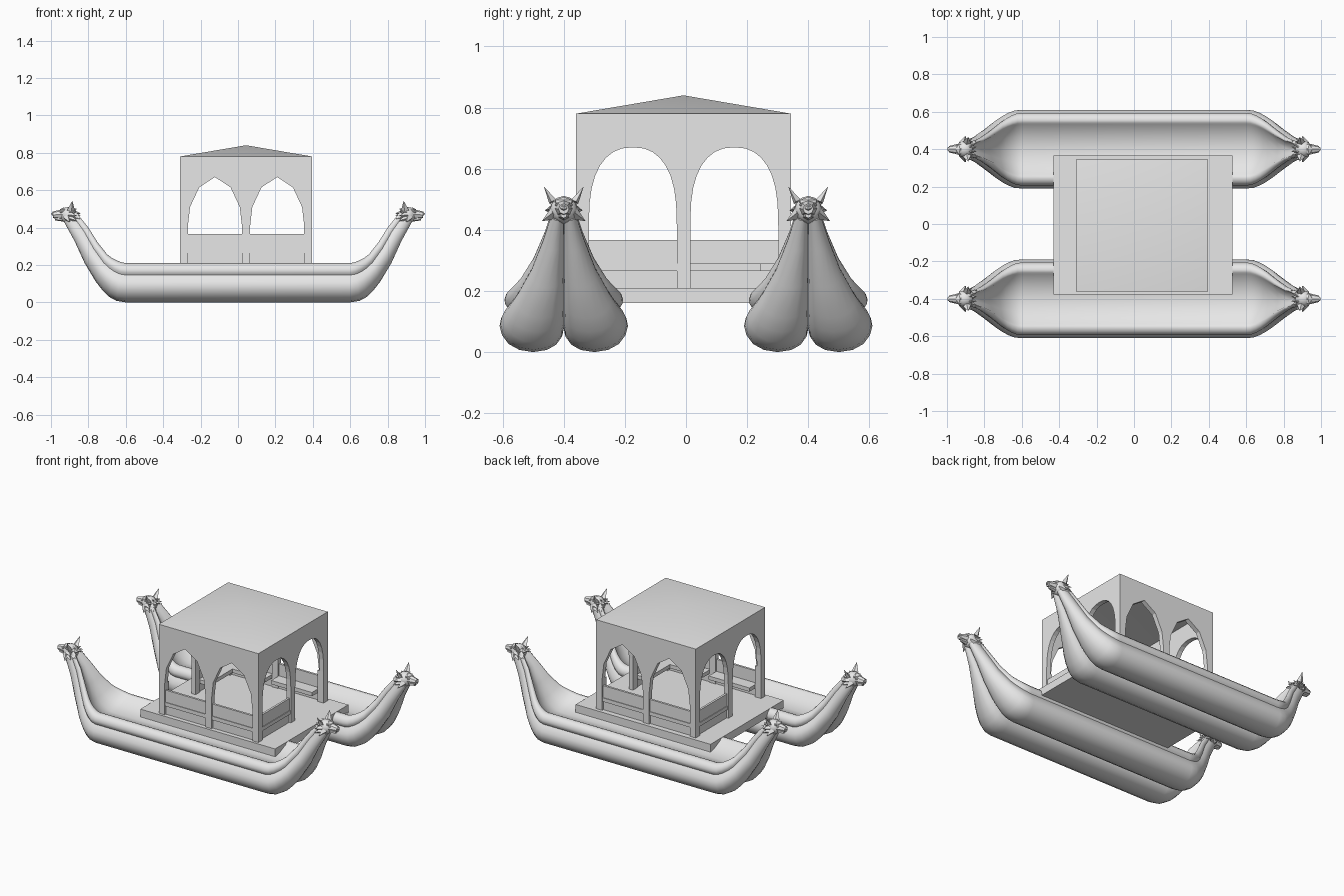
import bpy, bmesh, math
from mathutils import Matrix, Vector

cube = bpy.data.objects.get("Cube")
if cube:
    bpy.data.objects.remove(cube, do_unlink=True)

mat = bpy.data.materials.new("light grey")
mat.use_nodes = True
mat.diffuse_color = (0.8, 0.8, 0.8, 1)
mat.node_tree.nodes["Principled BSDF"].inputs["Base Color"].default_value = (0.8, 0.8, 0.8, 1)


def finish(name, bm, smooth=None):
    bmesh.ops.recalc_face_normals(bm, faces=bm.faces)
    me = bpy.data.meshes.new(name)
    bm.to_mesh(me)
    bm.free()
    me.materials.append(mat)
    ob = bpy.data.objects.new(name, me)
    bpy.context.collection.objects.link(ob)
    if smooth:
        bpy.ops.object.select_all(action='DESELECT')
        ob.select_set(True)
        bpy.context.view_layer.objects.active = ob
        bpy.ops.object.shade_smooth_by_angle(angle=math.radians(smooth))
    return ob


def box(name, x0, x1, y0, y1, z0, z1):
    bm = bmesh.new()
    m = Matrix.Translation(((x0 + x1) / 2, (y0 + y1) / 2, (z0 + z1) / 2))
    bmesh.ops.create_cube(bm, size=1, matrix=m @ Matrix.Diagonal((x1 - x0, y1 - y0, z1 - z0, 1)))
    return finish(name, bm)


# --- Hulls: twin-lobed section with a side rail and a sunken deck, lofted along x
half = [(0, .075), (.006, .05), (.025, .024), (.055, .007), (.1, 0), (.145, .007),
        (.18, .026), (.202, .055), (.21, .085), (.205, .11), (.194, .132), (.184, .146),
        (.192, .158), (.194, .172), (.188, .19), (.174, .204), (.155, .21), (.14, .206),
        (.132, .196), (.07, .168), (0, .15)]
section = half + [(-y, z) for y, z in half[-2:0:-1]]
# bottom x, bottom z, top x, top z, width scale
ends = [(.60, 0, .60, .21, 1), (.65, .008, .622, .214, .985), (.69, .03, .65, .225, .92),
        (.725, .065, .675, .238, .84), (.76, .11, .70, .257, .74), (.82, .21, .75, .32, .52),
        (.875, .33, .80, .40, .33), (.93, .43, .86, .475, .19)]
stations = [(-a, b, -c, d, w) for a, b, c, d, w in reversed(ends)] + ends


def make_hull(name, yc):
    bm = bmesh.new()
    rings = []
    for bx, bz, tx, tz, w in stations:
        ring = []
        for y, z in section:
            v = z / .21
            ring.append(bm.verts.new((bx + (tx - bx) * v, yc + y * w, bz + (tz - bz) * v)))
        rings.append(ring)
    n = len(section)
    for a, b in zip(rings, rings[1:]):
        for i in range(n):
            j = (i + 1) % n
            bm.faces.new((a[i], a[j], b[j], b[i]))
    bm.faces.new(rings[0])
    bm.faces.new(rings[-1])
    return finish(name, bm, 42)


# --- Beast heads: skull, muzzle, ears and a shaggy ruff, facing +x
def cone(bm, start, tip, r1, r2=0.0, seg=4, flat=1.0):
    a, b = Vector(start), Vector(tip)
    d = b - a
    m = (Matrix.Translation((a + b) / 2) @ d.to_track_quat('Z', 'Y').to_matrix().to_4x4()
         @ Matrix.Diagonal((1, flat, 1, 1)))
    bmesh.ops.create_cone(bm, cap_ends=True, segments=seg, radius1=r1, radius2=r2,
                          depth=d.length, matrix=m)


def ball(bm, c, r, sub=2):
    bmesh.ops.create_icosphere(bm, subdivisions=sub, radius=1,
                               matrix=Matrix.Translation(c) @ Matrix.Diagonal((*r, 1)))


def make_head(name, yc, turn):
    bm = bmesh.new()
    ball(bm, (.905, 0, .465), (.048, .046, .046))
    ball(bm, (.93, 0, .488), (.026, .034, .02), 1)                   # brow
    cone(bm, (.93, 0, .47), (.99, 0, .468), .031, .017, 8)           # muzzle
    cone(bm, (.925, 0, .448), (.978, 0, .447), .022, .011, 6, .8)    # lower jaw
    ball(bm, (.99, 0, .472), (.01, .013, .009), 1)                   # nose
    for s in (-1, 1):
        cone(bm, (.893, s * .036, .492), (.886, s * .066, .543), .022, 0, 4, .6)
        ball(bm, (.945, s * .022, .482), (.008, .008, .006), 1)      # eye
        cone(bm, (.915, s * .03, .455), (.9, s * .072, .428), .022)  # cheek tuft
    for k in range(12):                                              # ruff
        a = math.tau * (k + .5) / 12
        c, s = math.cos(a), math.sin(a)
        cone(bm, (.9, c * .036, .46 + s * .03), (.862, c * .064, .45 + s * .052), .018)
        cone(bm, (.88, c * .03, .45 + s * .03), (.84, c * .048, .435 + s * .042), .016)
    bmesh.ops.transform(bm, verts=bm.verts,
                        matrix=Matrix.Translation((0, yc, 0)) @ Matrix.Rotation(turn, 4, 'Z'))
    return finish(name, bm, 25)


for side, yc in (("front", -.4), ("back", .4)):
    make_hull(side + "_hull", yc)
    make_head(side + "_left_head", yc, 0)
    make_head(side + "_right_head", yc, math.pi)

# --- Platform
X0, X1, Y0, Y1 = -.31, .396, -.36, .344
CX, CY = (X0 + X1) / 2, (Y0 + Y1) / 2
FLOOR, SPRING, EAVE, T, P = .21, .41, .78, .03, .042
box("platform", -.43, .526, -.376, .366, .16, FLOOR)

# --- Arched upper walls
coarse = [(-1, 0), (-.92, .10), (-.58, .205), (0, .26), (.58, .205), (.92, .10), (1, 0)]
fine = [(math.copysign(abs(math.sin(t)) ** .85, t), .26 * math.cos(t) ** .75)
        for t in [math.pi / 2 * k / 8 for k in range(-7, 8)]]
fine = [(-1, 0)] + fine + [(1, 0)]


def arch_wall(name, u0, u1, at, depth, along_x, arch):
    """Flat wall with two arched openings, extruded by depth."""
    mid = (u0 + u1) / 2
    w = (mid - u0 - P - .022) / 2
    pts = [(u0, SPRING)]
    for c in (u0 + P + w, u1 - P - w):
        pts += [(c + u * w, SPRING + z) for u, z in arch]
    pts += [(u1, SPRING), (u1, EAVE), (u0, EAVE)]
    bm = bmesh.new()
    f = bm.faces.new([bm.verts.new((u, at, z) if along_x else (at, u, z)) for u, z in pts])
    ext = bmesh.ops.extrude_face_region(bm, geom=[f])
    off = (0, depth, 0) if along_x else (depth, 0, 0)
    bmesh.ops.translate(bm, vec=off, verts=[g for g in ext["geom"] if isinstance(g, bmesh.types.BMVert)])
    return finish(name, bm)


arch_wall("front_arches", X0, X1, Y0, T, True, coarse)
arch_wall("back_arches", X0, X1, Y1, -T, True, coarse)
arch_wall("left_arches", Y0, Y1, X1, -T, False, fine)
arch_wall("right_arches", Y0, Y1, X0, T, False, fine)

# --- Posts: four corners and the middle of each side
for i, x in enumerate((X0, CX - .022, X1 - P)):
    for j, y in enumerate((Y0, CY - .022, Y1 - P)):
        if i == 1 and j == 1:
            continue
        wx, wy = (.044 if i == 1 else P), (.044 if j == 1 else P)
        if i == 1:
            wy, y = T, (y if j == 0 else Y1 - T)
        if j == 1:
            wx, x2 = T, (x if i == 0 else X1 - T)
        else:
            x2 = x
        box(f"post_{i}_{j}", x2, x2 + wx, y, y + wy, FLOOR, SPRING)


# --- Low parapets with a bench board running through them
def parapet(name, u0, u1, outer, inward, along_x):
    def slab(part, near, far, z0, z1):
        a, b = sorted((outer + inward * near, outer + inward * far))
        dims = (u0, u1, a, b) if along_x else (a, b, u0, u1)
        box(name + part, *dims, z0, z1)
    slab("_lower_panel", .012, .024, FLOOR, .265)
    slab("_bench", .004, .1, .265, .289)
    slab("_upper_panel", .008, .022, .289, .366)


for k, (a, b) in enumerate(((X0 + P, CX - .022), (CX + .022, X1 - P))):
    parapet(f"front_parapet_{k}", a, b, Y0, 1, True)
    parapet(f"back_parapet_{k}", a, b, Y1, -1, True)
# each end keeps one half open as a doorway
parapet("left_parapet", Y0 + P, CY - .022, X1, -1, False)
parapet("right_parapet", CY + .022, Y1 - P, X0, 1, False)

# --- Low pyramid roof shell
bm = bmesh.new()
rim = [bm.verts.new((x, y, EAVE)) for x, y in ((X0, Y0), (X1, Y0), (X1, Y1), (X0, Y1))]
apex = bm.verts.new((CX, CY, .84))
under = bm.verts.new((CX, CY, .825))
for i in range(4):
    bm.faces.new((rim[i], rim[(i + 1) % 4], apex))
    bm.faces.new((rim[(i + 1) % 4], rim[i], under))
finish("roof", bm, 30)
